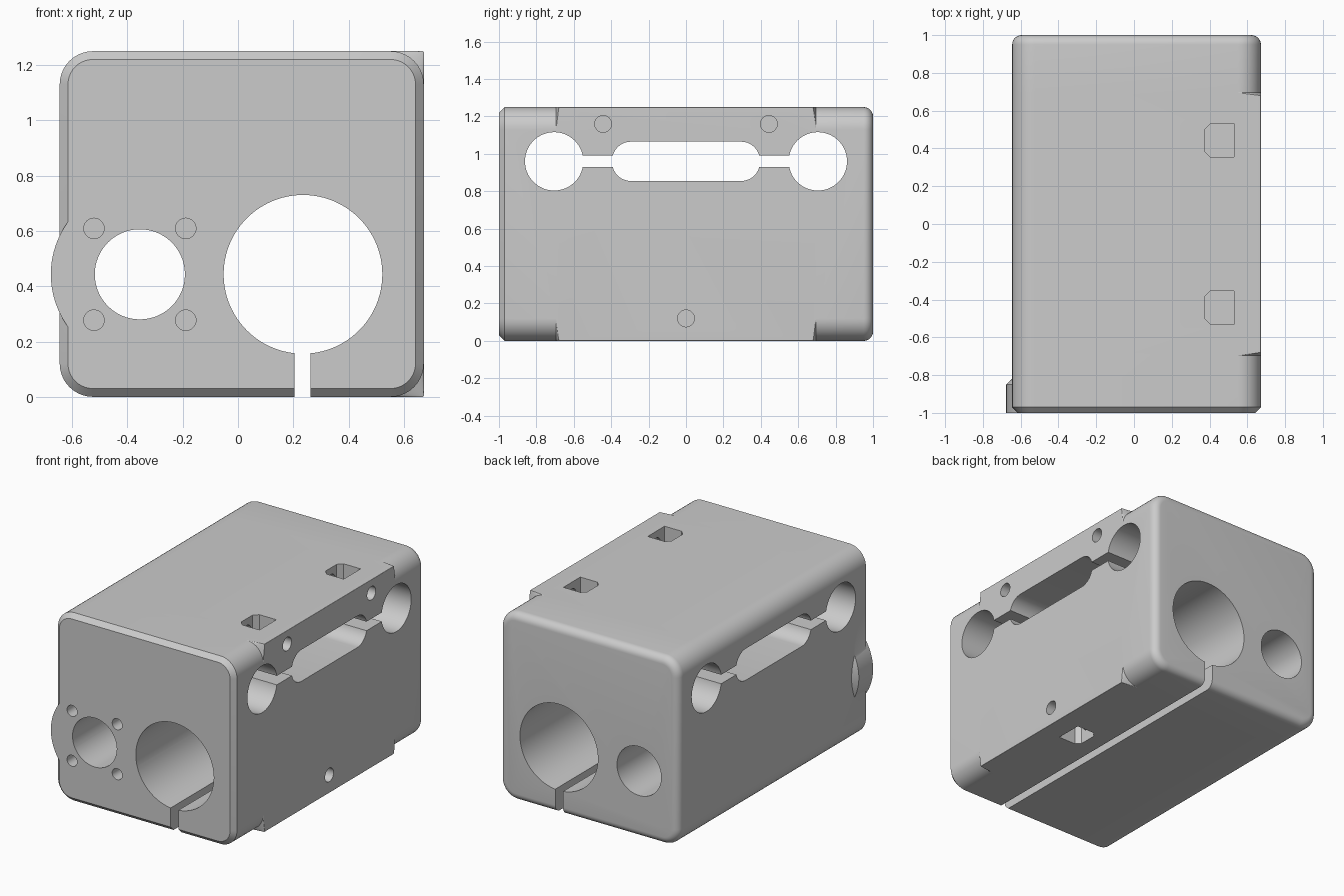
import bpy, bmesh
from math import sin, cos, pi, radians

cube = bpy.data.objects.get("Cube")
if cube:
    bpy.data.objects.remove(cube, do_unlink=True)

grey = bpy.data.materials.new("light grey")
grey.use_nodes = True
colour = (0.6, 0.6, 0.6, 1)
grey.diffuse_color = colour
grey.node_tree.nodes["Principled BSDF"].inputs["Base Color"].default_value = colour


def place(axis, t, u, v):
    return {"x": (t, u, v), "y": (u, t, v), "z": (u, v, t)}[axis]


def loft(name, axis, sections):
    """Skin closed outlines, each given as (position along axis, points)."""
    bm = bmesh.new()
    rings = [[bm.verts.new(place(axis, t, u, v)) for u, v in pts] for t, pts in sections]
    for a, b in zip(rings, rings[1:]):
        for i in range(len(a)):
            bm.faces.new((a[i - 1], a[i], b[i], b[i - 1]))
    bm.faces.new(rings[0])
    bm.faces.new(rings[-1])
    bmesh.ops.recalc_face_normals(bm, faces=bm.faces)
    mesh = bpy.data.meshes.new(name)
    bm.to_mesh(mesh)
    bm.free()
    mesh.materials.append(grey)
    obj = bpy.data.objects.new(name, mesh)
    bpy.context.collection.objects.link(obj)
    return obj


def circle(u, v, r, n=64):
    return [(u + r * cos(2 * pi * i / n), v + r * sin(2 * pi * i / n)) for i in range(n)]


def rounded(u0, u1, v0, v1, r_left, r_right, steps=10):
    corners = ((u1, v1, -1, -1, r_right), (u0, v1, 1, -1, r_left),
               (u0, v0, 1, 1, r_left), (u1, v0, -1, 1, r_right))
    pts = []
    for q, (u, v, su, sv, r) in enumerate(corners):
        for i in range(steps + 1):
            a = (q + i / steps) * pi / 2
            pts.append((u + su * r + r * cos(a), v + sv * r + r * sin(a)))
    return pts


def rect(u0, u1, v0, v1):
    return [(u0, v0), (u1, v0), (u1, v1), (u0, v1)]


def prism(name, axis, a, b, pts):
    return loft(name, axis, [(a, pts), (b, pts)])


def combine(target, tool, operation):
    mod = target.modifiers.new(tool.name, "BOOLEAN")
    mod.operation = operation
    mod.solver = "EXACT"
    mod.object = tool
    bpy.ops.object.select_all(action="DESELECT")
    target.select_set(True)
    bpy.context.view_layer.objects.active = target
    bpy.ops.object.modifier_apply(modifier=mod.name)
    bpy.data.objects.remove(tool, do_unlink=True)


# Block: chamfered front, filleted back, square right edges along the middle
R = 0.12
SQUARE = 0.004


def section(y, inset, r_right):
    return y, rounded(-0.645 + inset, 0.672 - inset, inset, 1.25 - inset,
                      R - inset, r_right - inset)


sections = [section(-1, 0.03, R), section(-0.97, 0, R),
            section(-0.695, 0, R), section(-0.68, 0, SQUARE),
            section(0.68, 0, SQUARE), section(0.695, 0, R)]
for i in range(8):
    a = i / 7 * pi / 2
    sections.append(section(0.95 + 0.05 * sin(a), 0.05 * (1 - cos(a)), R))
body = loft("block_body", "y", sections)

# Round motor flange bulging out of the left wall
MX, BZ = -0.355, 0.443
flange = loft("flange", "y", [(-1, circle(MX, BZ, 0.322, 96)),
                              (-0.85, circle(MX, BZ, 0.322, 96)),
                              (-0.81, circle(MX, BZ, 0.28, 96))])
combine(body, flange, "UNION")

# Lengthwise bores and the clamping slit
cutters = [prism("small_bore", "y", -1.1, 1.1, circle(MX, BZ, 0.163)),
           prism("large_bore", "y", -1.1, 1.1, circle(0.235, BZ, 0.287, 96)),
           prism("clamp_slit", "y", -1.1, 1.1, rect(0.205, 0.262, -0.1, 0.25))]

# Four flange screw holes
for dx in (-0.166, 0.166):
    for dz in (-0.166, 0.166):
        cutters.append(prism("flange_screw_hole", "y", -1.1, -0.7,
                             circle(MX + dx, BZ + dz, 0.037, 32)))

# Crosswise rod holes, relief slot and the thin slit joining them
for s in (-1, 1):
    cutters.append(prism("rod_hole", "x", -0.9, 0.9, circle(s * 0.705, 0.96, 0.156)))
cutters.append(prism("relief_slot", "x", -0.9, 0.9,
                     rounded(-0.395, 0.395, 0.855, 1.065, 0.1, 0.1)))
cutters.append(prism("joining_slit", "x", -0.9, 0.9, rect(-0.65, 0.65, 0.93, 0.99)))


# Clamp screws from the right, each with a captive nut pocket
def nut_pocket(y, z0, z1):
    c, h = 0.03, 0.089
    pts = [(0.53, y - h), (0.53, y + h), (0.375 + c, y + h), (0.375, y + h - c),
           (0.375, y - h + c), (0.375 + c, y - h)]
    return prism("nut_pocket", "z", z0, z1, pts)


for y in (-0.443, 0.443):
    cutters.append(prism("side_screw_hole", "x", 0.25, 0.8, circle(y, 1.16, 0.045, 32)))
    cutters.append(nut_pocket(y, 1.08, 1.35))
cutters.append(prism("lower_screw_hole", "x", 0.0, 0.8, circle(0, 0.12, 0.045, 32)))
cutters.append(nut_pocket(0, -0.1, 0.2))

for cutter in cutters:
    combine(body, cutter, "DIFFERENCE")

bpy.ops.object.shade_smooth_by_angle(angle=radians(30))
